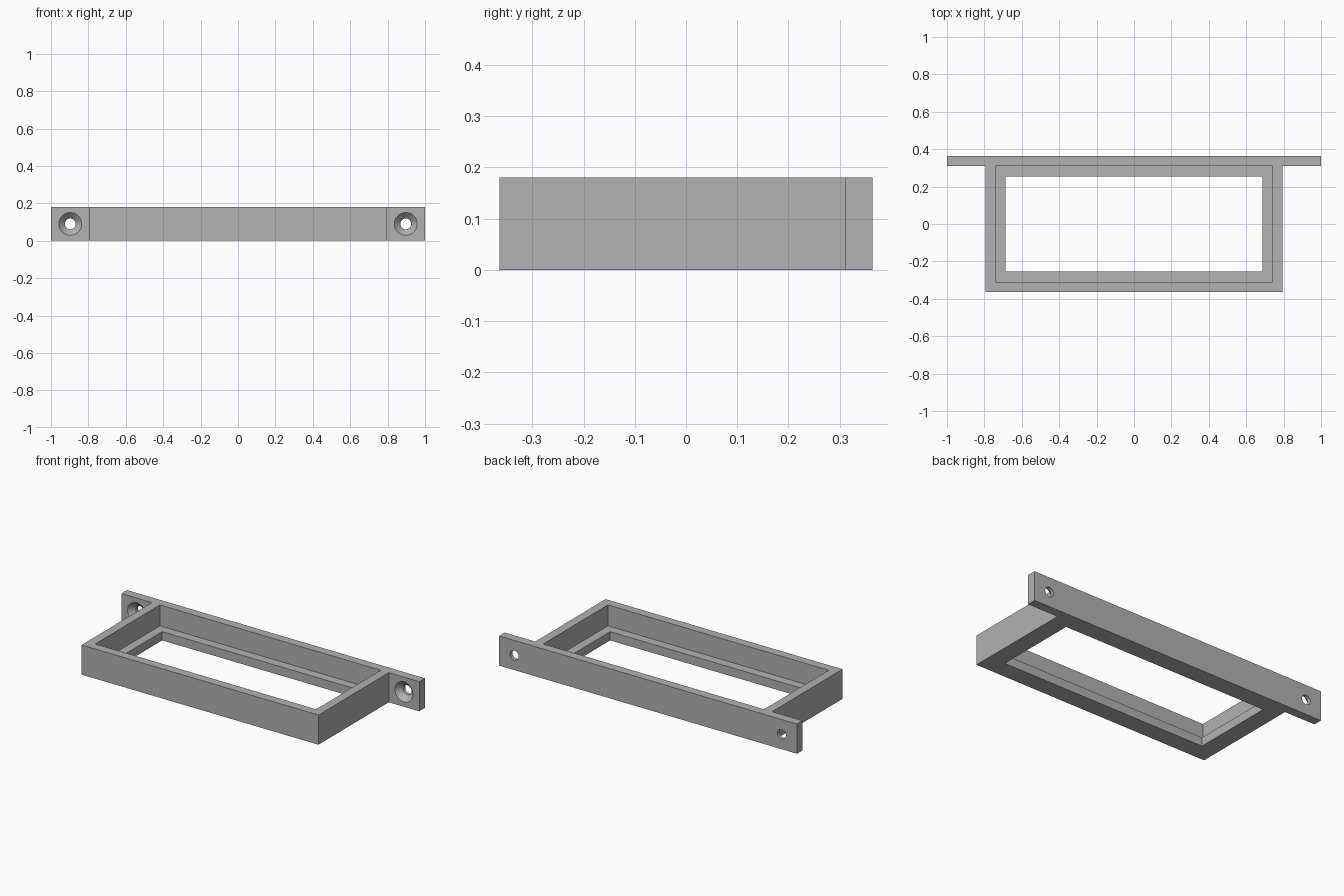
import bpy, bmesh, math

cube = bpy.data.objects.get("Cube")
if cube:
    bpy.data.objects.remove(cube, do_unlink=True)

HALF_X, HALF_Y, HEIGHT = 0.795, 0.364, 0.18
WALL = 0.054
LEDGE = 0.053
FLANGE_Y = HALF_Y - WALL
HOLE_X, HOLE_R, SINK_R = 0.897, 0.029, 0.061
SINK_DEPTH = 0.032

grey = bpy.data.materials.new("mid grey")
grey.use_nodes = True
colour = (0.445, 0.445, 0.445, 1)
grey.diffuse_color = colour
grey.node_tree.nodes["Principled BSDF"].inputs["Base Color"].default_value = colour


def finish(name, bm):
    """Turn a bmesh into a linked object with outward normals."""
    bmesh.ops.recalc_face_normals(bm, faces=bm.faces)
    mesh = bpy.data.meshes.new(name)
    bm.to_mesh(mesh)
    bm.free()
    mesh.materials.append(grey)
    obj = bpy.data.objects.new(name, mesh)
    bpy.context.collection.objects.link(obj)
    return obj


def prism(name, outline, z0, z1):
    """Extrude a flat outline upward."""
    bm = bmesh.new()
    face = bm.faces.new([bm.verts.new((x, y, z0)) for x, y in outline])
    top = bmesh.ops.extrude_face_region(bm, geom=[face])["geom"]
    verts = [v for v in top if isinstance(v, bmesh.types.BMVert)]
    bmesh.ops.translate(bm, verts=verts, vec=(0, 0, z1 - z0))
    return finish(name, bm)


def rectangle(x, y):
    return [(-x, -y), (x, -y), (x, y), (-x, y)]


def screw_cutter(name, x, sides=48):
    """Spin a countersunk screw profile about the y axis."""
    margin = 0.02
    profile = [(SINK_R, FLANGE_Y - margin), (SINK_R, FLANGE_Y),
               (HOLE_R, FLANGE_Y + SINK_DEPTH), (HOLE_R, HALF_Y + margin)]
    bm = bmesh.new()
    rings = []
    for r, y in profile:
        rings.append([bm.verts.new((x + r * math.cos(a), y, HEIGHT / 2 + r * math.sin(a)))
                      for a in (math.tau * i / sides for i in range(sides))])
    for low, high in zip(rings, rings[1:]):
        for i in range(sides):
            j = (i + 1) % sides
            bm.faces.new((low[i], low[j], high[j], high[i]))
    bm.faces.new(rings[0])
    bm.faces.new(rings[-1])
    return finish(name, bm)


# Frame with the mounting flange along its back
right_half = [(HALF_X, -HALF_Y), (HALF_X, FLANGE_Y), (1, FLANGE_Y), (1, HALF_Y)]
outline = right_half + [(-x, y) for x, y in reversed(right_half)]
frame = prism("mounting_frame", outline, 0, HEIGHT)

# Stepped opening and countersunk screw holes
cutters = [
    prism("recess_cutter", rectangle(HALF_X - WALL, HALF_Y - WALL), LEDGE, HEIGHT + 0.1),
    prism("opening_cutter", rectangle(0.688, 0.255), -0.1, HEIGHT + 0.2),
    screw_cutter("left_screw_cutter", HOLE_X),
    screw_cutter("right_screw_cutter", -HOLE_X),
]
bpy.context.view_layer.objects.active = frame
for cutter in cutters:
    cutter.hide_render = True
    mod = frame.modifiers.new(cutter.name, "BOOLEAN")
    mod.operation = "DIFFERENCE"
    mod.solver = "EXACT"
    mod.object = cutter
    bpy.ops.object.modifier_apply(modifier=mod.name)
    bpy.data.objects.remove(cutter, do_unlink=True)

# Smooth hole walls, crisp edges elsewhere
bpy.ops.object.select_all(action="DESELECT")
frame.select_set(True)
bpy.ops.object.shade_smooth_by_angle(angle=math.radians(30))
